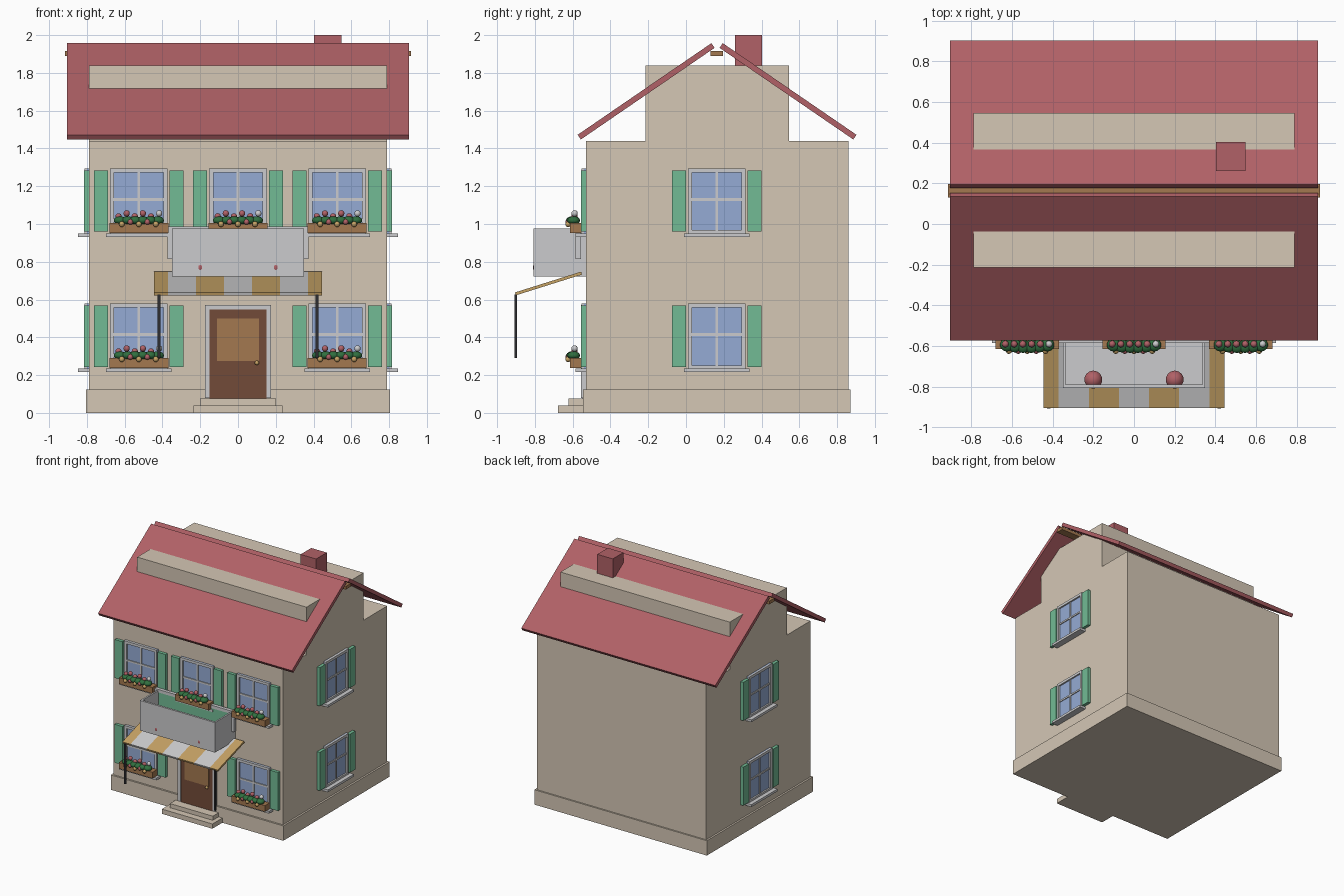
import bpy, bmesh, math
from mathutils import Matrix, Vector

cube = bpy.data.objects.get("Cube")
if cube:
    bpy.data.objects.remove(cube, do_unlink=True)


def material(name, r, g, b):
    m = bpy.data.materials.new(name)
    m.use_nodes = True
    m.diffuse_color = (r, g, b, 1)
    m.node_tree.nodes["Principled BSDF"].inputs["Base Color"].default_value = (r, g, b, 1)
    return m


CREAM = material("cream_plaster", 0.66, 0.57, 0.46)
RED = material("roof_red", 0.44, 0.12, 0.135)
GREEN = material("shutter_green", 0.17, 0.50, 0.30)
LEAF = material("leaf_green", 0.03, 0.16, 0.05)
BLUE = material("window_blue", 0.30, 0.41, 0.66)
BROWN = material("door_brown", 0.17, 0.07, 0.04)
WOOD = material("box_wood", 0.37, 0.19, 0.08)
OCHRE = material("ochre", 0.56, 0.36, 0.13)
GREY = material("light_grey", 0.60, 0.60, 0.61)
BLACK = material("charcoal", 0.025, 0.025, 0.03)


class Part:
    """Collects boxes and balls into one named object."""

    def __init__(self, name, *mats, place=Matrix()):
        self.name, self.mats, self.place = name, mats, place
        self.bm = bmesh.new()

    def paint(self, verts, index):
        for f in {f for v in verts for f in v.link_faces}:
            f.material_index = index

    def box(self, x, y, z, index=0, turn=Matrix()):
        size = Vector((x[1] - x[0], y[1] - y[0], z[1] - z[0]))
        mid = Vector((x[0] + x[1], y[0] + y[1], z[0] + z[1])) / 2
        made = bmesh.ops.create_cube(
            self.bm, size=1, matrix=turn @ Matrix.Translation(mid) @ Matrix.Diagonal(size).to_4x4())
        self.paint(made["verts"], index)
        return self

    def ball(self, centre, radii, index=0):
        made = bmesh.ops.create_uvsphere(
            self.bm, u_segments=14, v_segments=9, radius=1,
            matrix=Matrix.Translation(centre) @ Matrix.Diagonal(radii).to_4x4())
        self.paint(made["verts"], index)
        return self

    def done(self, smooth=False):
        mesh = bpy.data.meshes.new(self.name)
        self.bm.to_mesh(mesh)
        self.bm.free()
        ob = bpy.data.objects.new(self.name, mesh)
        bpy.context.collection.objects.link(ob)
        ob.matrix_world = self.place
        for m in self.mats:
            mesh.materials.append(m)
        if smooth:
            mesh.polygons.foreach_set("use_smooth", [True] * len(mesh.polygons))
        return ob


def both(v):
    return (-v, v)


# Walls, plinth and attic
FRONT, SIDE = -0.53, 0.79
Part("walls", CREAM).box(both(SIDE), (FRONT, 0.86), (0.1, 1.44)).done()
Part("plinth", CREAM).box(both(0.805), (-0.545, 0.872), (0, 0.125)).done()
Part("attic", CREAM).box(both(SIDE), (-0.215, 0.545), (1.44, 1.84)).done()


# Roof slabs, ridge beam and chimney
def roof_slab(name, low, high):
    a, b = Vector((0, *low)), Vector((0, *high))
    d = b - a
    turn = Matrix.Translation((a + b) / 2) @ Matrix.Rotation(math.atan2(d.z, d.y), 4, "X")
    Part(name, RED).box(both(0.905), both(d.length / 2), both(0.015), turn=turn).done()


roof_slab("front_roof", (-0.565, 1.46), (0.143, 1.945))
roof_slab("back_roof", (0.894, 1.46), (0.186, 1.945))
Part("ridge_beam", WOOD).box(both(0.915), (0.13, 0.197), (1.89, 1.917)).done()
Part("chimney", RED).box((0.402, 0.547), (0.26, 0.402), (1.72, 2.0)).done()


# Windows, built facing -y with the origin at the lower middle of the frame
def window(name, place):
    w, h = 0.153, 0.35
    Part(name + "_glass", BLUE, place=place).box(both(w), (-0.009, 0.002), (0, h)).done()
    frame = Part(name + "_frame", GREY, place=place)
    for s in (-1, 1):
        frame.box(sorted((s * w, s * (w - 0.022))), (-0.022, 0), (0, h))
    frame.box(both(w), (-0.022, 0), (h - 0.022, h)).box(both(w), (-0.022, 0), (0, 0.022))
    frame.box(both(0.007), (-0.016, 0), (0, h)).box(both(w), (-0.016, 0), (0.178, 0.192))
    frame.done()
    Part(name + "_sill", GREY, place=place).box(both(0.174), (-0.056, 0), (-0.014, 0.006)).done()
    for s, label in ((-1, "_right_shutter"), (1, "_left_shutter")):
        Part(name + label, GREEN, place=place).box(
            sorted((s * 0.163, s * 0.237)), (-0.026, 0), (0.014, 0.338)).done()


# Planter with leaves and two rows of blossoms
def planter(name, place):
    Part(name + "_box", WOOD, place=place).box(both(0.156), (-0.085, -0.022), (0.008, 0.06)).done()
    leaves = Part(name + "_leaves", LEAF, place=place)
    for i in range(6):
        x = (i - 2.5) * 0.04
        leaves.ball((x, -0.06 - 0.012 * math.cos(x * 12), 0.074), (0.034, 0.033, 0.022))
    leaves.done(True)
    flowers = Part(name + "_flowers", RED, OCHRE, GREY, place=place)
    for i in range(6):
        flowers.ball(((i - 2.5) * 0.043, -0.06, 0.095 + 0.016 * (i % 2)), [0.017] * 3, 2 if i == 5 else 0)
    for i in range(5):
        flowers.ball(((i - 2) * 0.045, -0.094, 0.054 + 0.012 * (i % 2)), [0.015] * 3, 1 - i % 2)
    flowers.done(True)


for floor, z in (("lower", 0.23), ("upper", 0.945)):
    for x, label in ((-0.525, "right"), (0, "middle"), (0.525, "left")):
        if floor == "lower" and x == 0:
            continue
        place = Matrix.Translation((x, FRONT, z))
        window(f"{floor}_{label}_window", place)
        planter(f"{floor}_{label}_planter", place)
    for s, label in ((-1, "right"), (1, "left")):
        place = Matrix.Translation((s * SIDE, 0.163, z)) @ Matrix.Rotation(s * math.pi / 2, 4, "Z")
        window(f"{floor}_{label}_side_window", place)

# Door with frame, pane, knob and steps
door_frame = Part("door_frame", GREY)
for s in (-1, 1):
    door_frame.box(sorted((s * 0.15, s * 0.175)), (-0.555, FRONT), (0.08, 0.57))
door_frame.box(both(0.175), (-0.555, FRONT), (0.547, 0.57)).done()
Part("door", BROWN).box(both(0.15), (-0.548, FRONT), (0.075, 0.547)).done()
Part("door_pane", WOOD).box(both(0.111), (-0.553, -0.546), (0.275, 0.5)).done()
Part("door_knob", OCHRE).ball((0.1, -0.56, 0.265), [0.012] * 3).done(True)
Part("upper_step", CREAM).box(both(0.2), (-0.622, FRONT), (0.04, 0.075)).done()
Part("lower_step", CREAM).box(both(0.236), (-0.678, FRONT), (0, 0.04)).done()

# Striped awning and its posts
low, high = Vector((0, -0.903, 0.63)), Vector((0, -0.553, 0.74))
d = high - low
turn = Matrix.Translation((low + high) / 2) @ Matrix.Rotation(math.atan2(d.z, d.y), 4, "X")
awning = Part("awning", OCHRE, GREY)
for i in range(7):
    x0, x1 = (max(-0.445, min(0.445, (i - 3 + k) * 0.148)) for k in (-0.5, 0.5))
    awning.box((x0, x1), both(d.length / 2), both(0.008), i % 2, turn)
awning.done()
for s, label in ((-1, "right"), (1, "left")):
    x = s * 0.419
    Part(label + "_awning_post", BLACK).box((x - 0.008, x + 0.008), (-0.908, -0.896), (0.29, 0.628)).done()

# Open balcony with a green back panel and a rail behind
W = 0.35
balcony = Part("balcony", GREY)
balcony.box(both(W), (-0.807, FRONT), (0.722, 0.74))
balcony.box(both(W), (-0.807, -0.79), (0.722, 0.975))
for s in (-1, 1):
    balcony.box(sorted((s * W, s * (W - 0.014))), (-0.807, FRONT), (0.722, 0.975))
balcony.done()
Part("balcony_back", GREEN).box(both(W - 0.014), (-0.582, -0.562), (0.74, 0.965)).done()
rail = Part("balcony_rail", GREY)
rail.box(both(0.373), (-0.585, -0.557), (0.962, 0.987))
for s in (-1, 1):
    rail.box(sorted((s * 0.347, s * 0.373)), (-0.585, -0.557), (0.815, 0.987))
rail.done()
balls = Part("balcony_balls", RED)
for x in both(0.2):
    balls.ball((x, -0.765, 0.77), [0.045] * 3)
balls.done(True)
